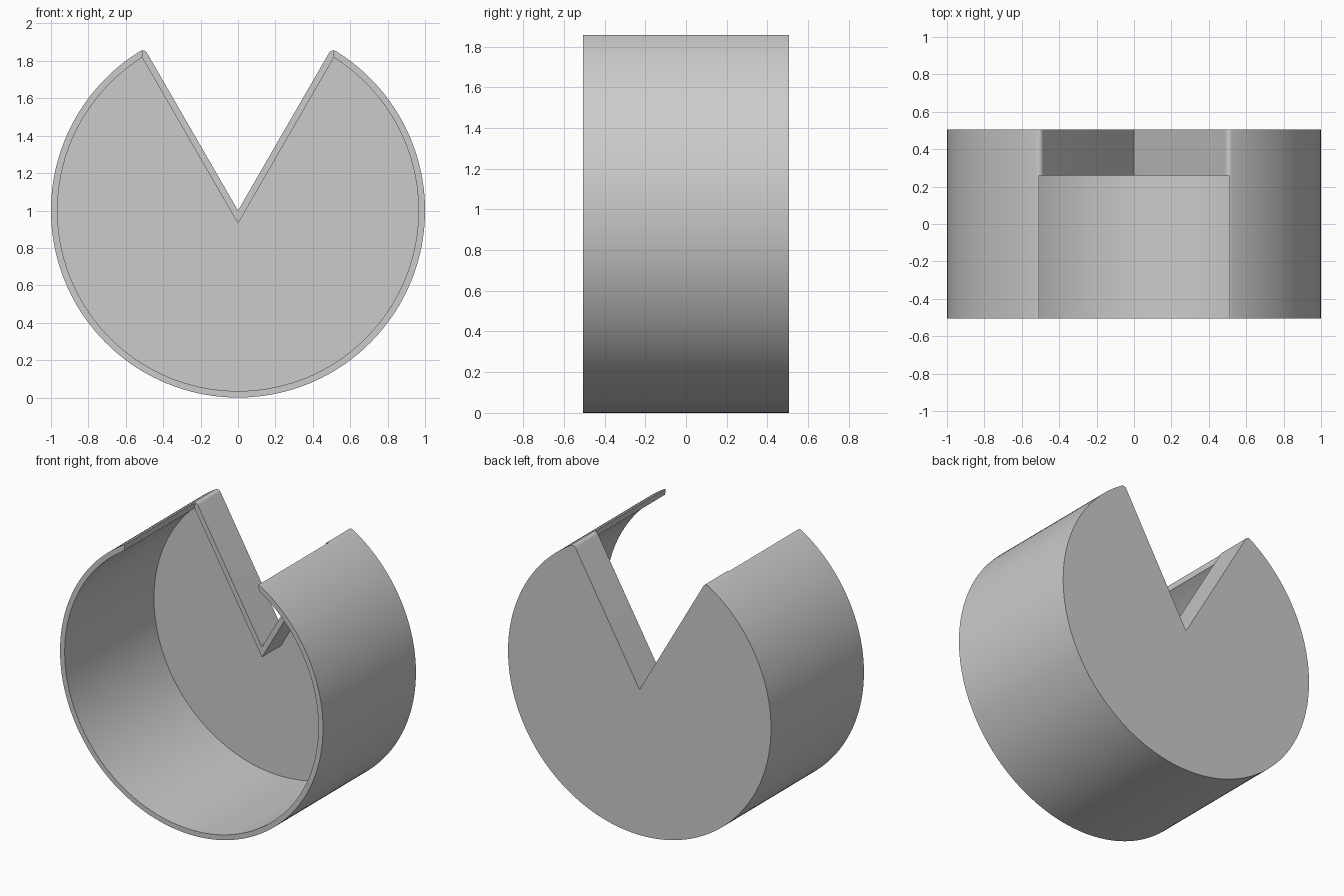
import bpy, bmesh
from math import sin, cos, pi, sqrt, atan2, radians
from mathutils import Vector

cube = bpy.data.objects.get("Cube")
if cube:
    bpy.data.objects.remove(cube, do_unlink=True)

R, WALL, FILLET, HALF = 1.0, 0.035, 0.025, 0.505
FLOOR_Y, LIP_Y = HALF - 0.04, 0.26   # inner face of back plate, front edge of notch walls
SLOPE = radians(60)                  # notch side direction, right half
u = Vector((cos(SLOPE), sin(SLOPE)))
n = Vector((sin(SLOPE), -cos(SLOPE)))  # points from the notch into the body

grey = bpy.data.materials.new("light_grey")
grey.use_nodes = True
colour = (0.6, 0.6, 0.6, 1)
grey.diffuse_color = colour
grey.node_tree.nodes["Principled BSDF"].inputs["Base Color"].default_value = colour


def arc(centre, r, a0, a1, steps):
    return [centre + r * Vector((cos(a), sin(a)))
            for a in (a0 + (a1 - a0) * i / steps for i in range(steps + 1))]


def mirrored(points):
    return [Vector((-p.x, p.y)) for p in reversed(points)]


def prism(name, outline, y0, y1):
    """Extrude a closed x-z outline along y."""
    bm = bmesh.new()
    face = bm.faces.new([bm.verts.new((p.x, y0, p.y + R)) for p in outline])
    side = bmesh.ops.extrude_face_region(bm, geom=[face])["geom"]
    bmesh.ops.translate(bm, vec=(0, y1 - y0, 0),
                        verts=[v for v in side if isinstance(v, bmesh.types.BMVert)])
    bmesh.ops.recalc_face_normals(bm, faces=bm.faces)
    mesh = bpy.data.meshes.new(name)
    bm.to_mesh(mesh)
    bm.free()
    mesh.materials.append(grey)
    obj = bpy.data.objects.new(name, mesh)
    bpy.context.collection.objects.link(obj)
    bpy.ops.object.select_all(action="DESELECT")
    obj.select_set(True)
    bpy.context.view_layer.objects.active = obj
    bpy.ops.object.shade_smooth_by_angle(angle=radians(30))
    return obj


# Rounded tip between the outer circle and the notch side
origin = Vector((0, 0))
tip = u * sqrt((R - FILLET) ** 2 - FILLET ** 2) + n * FILLET
tip_angle = atan2(tip.y, tip.x)
crown = pi / 2
tip_outer = arc(tip, FILLET, tip_angle, crown, 4)
tip_notch = arc(tip, FILLET, crown, SLOPE + pi / 2, 5)

# Inner corner where the rim wall meets the notch wall
r_in = R - WALL
corner = u * sqrt(r_in ** 2 - WALL ** 2) + n * WALL
corner_angle = atan2(corner.y, corner.x)

outer = arc(origin, R, -pi / 2, tip_angle, 72)
inner = arc(origin, r_in, -pi / 2, corner_angle, 72)

# Back plate: full disc with the wedge removed
half = outer + tip_outer[1:] + tip_notch[1:]
prism("back_plate", half + [origin] + mirrored(half)[:-1], FLOOR_Y, HALF)

# Rim wall: open ring running the whole depth
half_out = outer + tip_outer[1:]
ring = (mirrored(half_out)[:-1] + half_out
        + inner[::-1] + mirrored(inner[1:]) [::-1])
prism("rim_wall", ring, -HALF, FLOOR_Y)

# Notch walls: shallow V strip in front of the back plate
vertex = Vector((0, -WALL / cos(SLOPE)))
strip = [corner] + tip_notch
prism("notch_walls", strip + [origin] + mirrored(strip) + [vertex], LIP_Y, FLOOR_Y)
